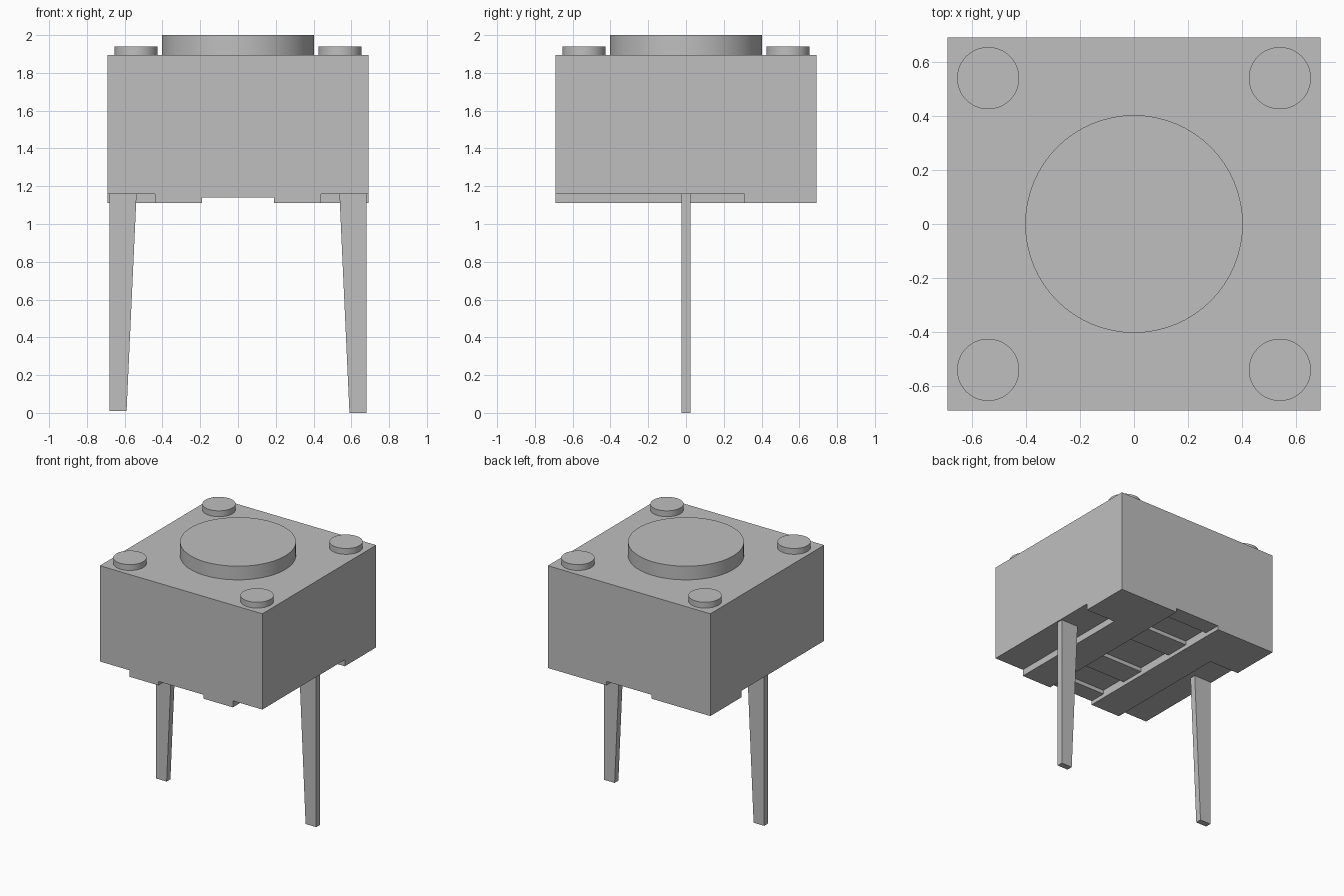
import bpy
import bmesh
import math
from mathutils import Matrix, Vector

if "Cube" in bpy.data.objects:
    bpy.data.objects.remove(bpy.data.objects["Cube"], do_unlink=True)

# Single plain grey
grey = bpy.data.materials.new("plain grey")
grey.use_nodes = True
colour = (0.52, 0.52, 0.52, 1)
grey.diffuse_color = colour
grey.node_tree.nodes["Principled BSDF"].inputs["Base Color"].default_value = colour

HALF = 0.69
BOTTOM, NOTCH, TOP = 1.11, 1.16, 1.895


def finish(name, bm):
    bmesh.ops.recalc_face_normals(bm, faces=bm.faces)
    mesh = bpy.data.meshes.new(name)
    bm.to_mesh(mesh)
    bm.free()
    mesh.materials.append(grey)
    obj = bpy.data.objects.new(name, mesh)
    bpy.context.collection.objects.link(obj)
    return obj


def box(name, low, high):
    low, high = Vector(low), Vector(high)
    bm = bmesh.new()
    place = Matrix.Translation((low + high) / 2) @ Matrix.Diagonal((*(high - low), 1))
    bmesh.ops.create_cube(bm, size=1, matrix=place)
    return finish(name, bm)


def disc(name, x, y, radius, top):
    base = TOP - 0.01
    bm = bmesh.new()
    bmesh.ops.create_cone(bm, cap_ends=True, segments=64, radius1=radius, radius2=radius,
                          depth=top - base, matrix=Matrix.Translation((x, y, (top + base) / 2)))
    obj = finish(name, bm)
    bpy.ops.object.select_all(action="DESELECT")
    obj.select_set(True)
    bpy.context.view_layer.objects.active = obj
    bpy.ops.object.shade_smooth_by_angle(angle=math.radians(35))
    return obj


def carve(target, low, high):
    cutter = box("cutter", low, high)
    cutter.hide_render = True
    mod = target.modifiers.new("cut", "BOOLEAN")
    mod.operation, mod.solver, mod.object = "DIFFERENCE", "EXACT", cutter
    bpy.context.view_layer.objects.active = target
    bpy.ops.object.modifier_apply(modifier=mod.name)
    bpy.data.objects.remove(cutter, do_unlink=True)


# Housing with side notches, a central channel and three shallow pits underneath
housing = box("housing", (-HALF, -HALF, BOTTOM), (HALF, HALF, TOP))
carve(housing, (0.44, -0.8, 1), (0.8, 0.31, NOTCH))
carve(housing, (-0.8, -0.8, 1), (-0.44, 0.31, NOTCH))
carve(housing, (-0.19, -0.8, 1), (0.19, 0.8, 1.14))
for y, half_length in ((-0.45, 0.11), (0, 0.15), (0.45, 0.11)):
    carve(housing, (-0.19, y - half_length, 1.12), (0.19, y + half_length, 1.17))

# Round button and corner pegs
disc("button", 0, 0, 0.403, 2.0)
for x, side in ((-0.54, "right"), (0.54, "left")):
    for y, end in ((-0.54, "front"), (0.54, "back")):
        disc(f"{end}_{side}_peg", x, y, 0.115, 1.94)

# Tapered legs, straight on the outside
for sign, side, foot in ((-1, "right", 0.01), (1, "left", 0)):
    bm = bmesh.new()
    profile = ((0.68, foot), (0.68, NOTCH), (0.537, NOTCH), (0.59, foot))
    face = bm.faces.new([bm.verts.new((sign * x, -0.023, z)) for x, z in profile])
    extruded = bmesh.ops.extrude_face_region(bm, geom=[face])["geom"]
    moved = [v for v in extruded if isinstance(v, bmesh.types.BMVert)]
    bmesh.ops.translate(bm, verts=moved, vec=(0, 0.046, 0))
    finish(f"{side}_leg", bm)
